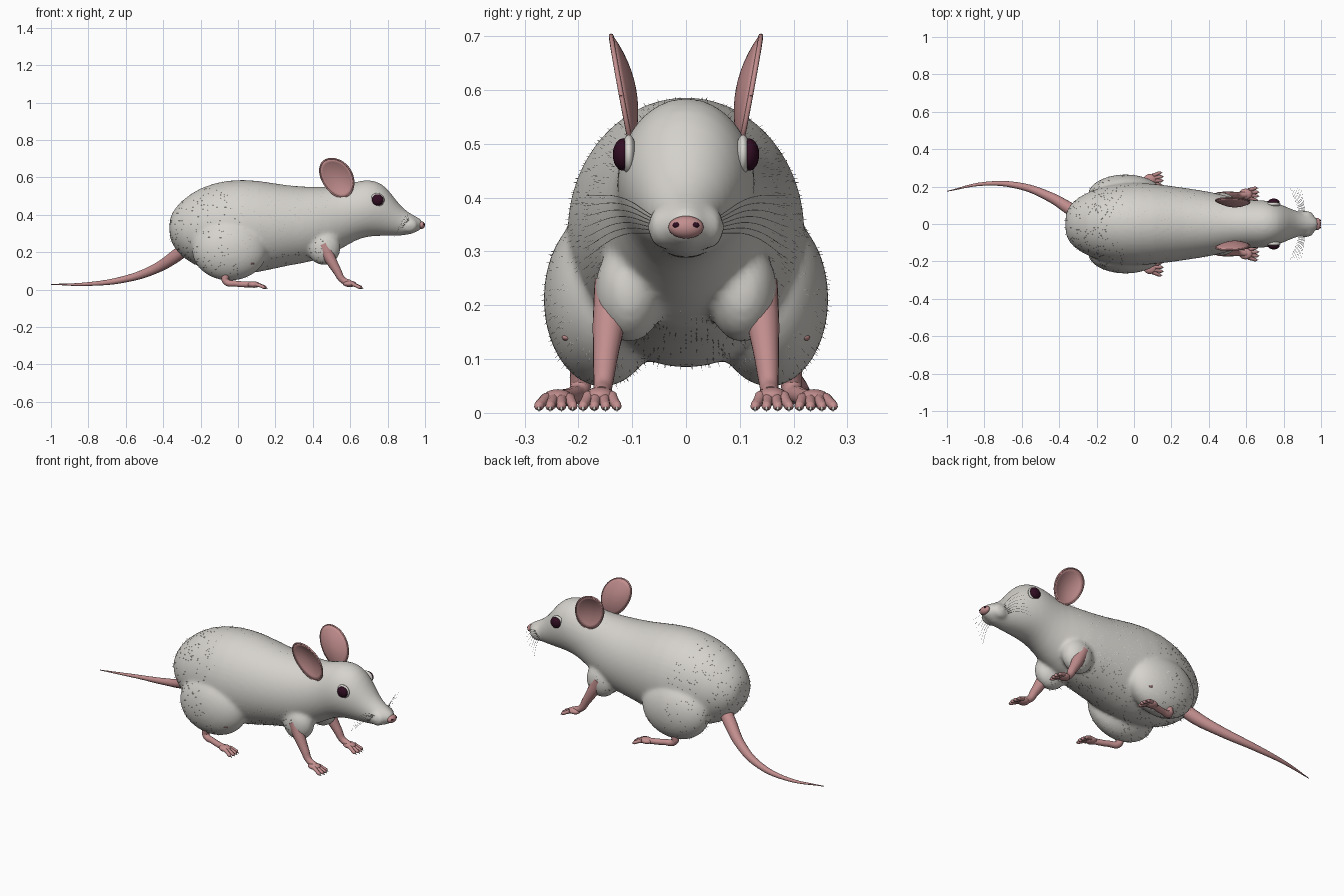
import bpy, bmesh, math, random
from mathutils import Vector, Matrix

random.seed(4)
cube = bpy.data.objects.get("Cube")
if cube:
    bpy.data.objects.remove(cube)


def material(name, rgb):
    m = bpy.data.materials.new(name)
    m.use_nodes = True
    m.diffuse_color = (*rgb, 1)
    bsdf = next(n for n in m.node_tree.nodes if n.type == 'BSDF_PRINCIPLED')
    bsdf.inputs["Base Color"].default_value = (*rgb, 1)
    return m


WHITE = material("white fur", (0.67, 0.65, 0.61))
PINK = material("pink skin", (0.54, 0.27, 0.27))
DARK = material("dark eye", (0.03, 0.004, 0.016))


def finish(name, bm, mat, smooth=True):
    me = bpy.data.meshes.new(name)
    bmesh.ops.recalc_face_normals(bm, faces=bm.faces)
    bm.to_mesh(me)
    bm.free()
    me.materials.append(mat)
    for p in me.polygons:
        p.use_smooth = smooth
    ob = bpy.data.objects.new(name, me)
    bpy.context.collection.objects.link(ob)
    return ob


def add_ball(bm, center, radii, seg=24):
    mat = Matrix.Translation(center) @ Matrix.Diagonal((*radii, 1))
    bmesh.ops.create_uvsphere(bm, u_segments=seg, v_segments=seg // 2, radius=1, matrix=mat)


def ball(name, center, radii, mat):
    bm = bmesh.new()
    add_ball(bm, center, radii)
    return finish(name, bm, mat)


def tube(name, points, mat, resolution=4):
    """Smooth tapered tube through (x, y, z, radius) points."""
    cu = bpy.data.curves.new(name, 'CURVE')
    cu.dimensions = '3D'
    cu.bevel_depth = 1
    cu.bevel_resolution = resolution
    cu.resolution_u = 8
    cu.use_fill_caps = True
    sp = cu.splines.new('BEZIER')
    sp.bezier_points.add(len(points) - 1)
    for bp, (x, y, z, r) in zip(sp.bezier_points, points):
        bp.co = (x, y, z)
        bp.radius = r
        bp.handle_left_type = bp.handle_right_type = 'AUTO'
    cu.materials.append(mat)
    ob = bpy.data.objects.new(name, cu)
    bpy.context.collection.objects.link(ob)
    bpy.ops.object.select_all(action='DESELECT')
    ob.select_set(True)
    bpy.context.view_layer.objects.active = ob
    bpy.ops.object.convert(target='MESH')
    ob = bpy.context.view_layer.objects.active
    for p in ob.data.polygons:
        p.use_smooth = True
    return ob


# Body and head: rings of (x, top, bottom, half width), fused with limbs' muscles
SECTIONS = [
    (-.368, .37, .29, .05), (-.35, .42, .235, .095), (-.30, .48, .17, .145),
    (-.2, .553, .11, .195), (-.05, .592, .075, .228), (.1, .59, .085, .22),
    (.27, .555, .13, .195), (.43, .55, .15, .172), (.55, .55, .215, .135),
    (.63, .58, .265, .128), (.70, .592, .285, .13), (.77, .572, .286, .112),
    (.82, .515, .286, .09), (.87, .445, .288, .07), (.92, .408, .293, .056),
    (.96, .388, .31, .042), (.988, .37, .325, .025)]
RING = 24
bm = bmesh.new()
rings = []
for x, top, bot, w in SECTIONS:
    ring = []
    for i in range(RING):
        a = math.tau * i / RING
        ring.append(bm.verts.new((x, w * math.cos(a),
                                  (top + bot) / 2 + (top - bot) / 2 * math.sin(a))))
    rings.append(ring)
for r0, r1 in zip(rings, rings[1:]):
    for i in range(RING):
        j = (i + 1) % RING
        bm.faces.new((r0[i], r0[j], r1[j], r1[i]))
bm.faces.new(rings[0])
bm.faces.new(rings[-1])
for s in (1, -1):
    add_ball(bm, (-.045, s * .155, .212), (.205, .112, .165))   # haunch
    add_ball(bm, (.46, s * .105, .225), (.09, .066, .095))      # shoulder
    add_ball(bm, (.915, s * .045, .345), (.047, .026, .04))     # whisker pad
body = finish("body", bm, WHITE)
sub = body.modifiers.new("round", 'SUBSURF')
sub.levels = sub.render_levels = 1
rem = body.modifiers.new("fuse", 'REMESH')
rem.mode = 'VOXEL'
rem.voxel_size = 0.01
rem.use_smooth_shade = True
smo = body.modifiers.new("soften", 'SMOOTH')
smo.factor = 0.5
smo.iterations = 8

# Sparse short hairs over the trunk, swept backwards
eva = body.evaluated_get(bpy.context.evaluated_depsgraph_get())
skin = eva.to_mesh()
spots = [(p.center.copy(), p.normal.copy()) for p in skin.polygons if p.center.x < .5]
eva.to_mesh_clear()
bm = bmesh.new()
for c, n in random.sample(spots, min(1800, len(spots))):
    d = (n * .6 + Vector((-.8, 0, -.2))).normalized()
    side = d.cross(n).normalized() * .0006
    tip = c + d * random.uniform(.008, .016)
    bm.faces.new([bm.verts.new(v) for v in (c - side, c + side, tip)])
finish("short_hairs", bm, WHITE, False)

# Tail
tube("tail", [(-.25, .03, .25, .036), (-.335, .077, .178, .034), (-.45, .145, .108, .026),
              (-.61, .203, .055, .018), (-.8, .215, .03, .01), (-1, .175, .028, .002)], PINK, 6)

# Nose
ball("nose", (.98, 0, .345), (.02, .033, .021), PINK)


def ear(name, s):
    """Shallow bowl, hollow side facing outwards."""
    bm = bmesh.new()
    center = Vector((.53, s * .12, .597))
    across, up = Vector((.087, 0, -.008)), Vector((-.022, s * .019, .103))
    inward = Vector((0, -s * .024, .004))
    rows, n = [], 32
    hub = bm.verts.new(center + inward)
    for k in range(1, 7):
        r = k / 6
        row = []
        for i in range(n):
            u, v = r * math.cos(math.tau * i / n), r * math.sin(math.tau * i / n)
            row.append(bm.verts.new(center + across * u * (1 + .1 * v) + up * v
                                    + inward * (1 - r * r)))
        rows.append(row)
    for i in range(n):
        j = (i + 1) % n
        bm.faces.new((hub, rows[0][i], rows[0][j]))
        for a, b in zip(rows, rows[1:]):
            bm.faces.new((a[i], b[i], b[j], a[j]))
    ob = finish(name, bm, PINK)
    sol = ob.modifiers.new("thickness", 'SOLIDIFY')
    sol.thickness = .007
    sol.offset = 0
    # Rolled rim
    rim = [rows_co for rows_co in (v.co.copy() for v in ob.data.vertices)][-n:]
    tube(name + "_rim", [(*p, .0045) for p in rim + rim[:1]], PINK, 2)


def foot(name, center, length, s, turn):
    """Flat paw with four spread toes and tiny claws."""
    x, y, z = center
    ball(name + "_paw", (x, s * y, z), (length, .029, .017), PINK)
    for i in range(4):
        off = i - 1.5
        reach = .064 - .007 * abs(off)
        y0, y1 = y + off * .014, y + turn + off * .021
        tube(f"{name}_toe_{i + 1}",
             [(x + .015, s * y0, z, .011), (x + reach * .65, s * (y0 + y1) / 2, .021, .0095),
              (x + reach, s * y1, .012, .009), (x + reach + .007, s * y1, .008, .004)], PINK, 3)
        tube(f"{name}_claw_{i + 1}",
             [(x + reach + .003, s * y1, .012, .004), (x + reach + .014, s * y1, .003, .0008)],
             WHITE, 2)


for s, label in ((1, "left"), (-1, "right")):
    ear(label + "_ear", s)

    # Eye with its pale lid
    ball(label + "_eyelid", (.745, s * .106, .48), (.038, .014, .037), WHITE)
    ball(label + "_eye", (.747, s * .117, .48), (.031, .019, .03), DARK)
    ball(label + "_nostril", (.994, s * .018, .349), (.005, .007, .005), DARK)

    # Front leg
    tube(label + "_front_leg",
         [(.455, s * .135, .24, .036), (.49, s * .143, .17, .031), (.53, s * .15, .10, .023),
          (.56, s * .154, .052, .018), (.60, s * .157, .034, .017)], PINK)
    foot(label + "_front", (.597, .16, .031), .036, s, 0)

    # Hind leg with long sole, and the bare knee
    tube(label + "_hind_leg",
         [(-.03, s * .195, .12, .022), (-.065, s * .195, .075, .021),
          (-.065, s * .197, .045, .019), (-.01, s * .212, .032, .016),
          (.08, s * .238, .027, .016)], PINK)
    foot(label + "_hind", (.085, .238, .027), .034, s, .004)
    ball(label + "_knee", (.07, s * .217, .14), (.018, .014, .007), PINK)

    # Whiskers
    for i in range(7):
        t = i / 6 - .5
        tube(f"{label}_whisker_{i + 1}",
             [(.9 + t * .03, s * .06, .35 + t * .03, .0009),
              (.885 + t * .04, s * .12, .365 + t * .07, .0007),
              (.865 + t * .06, s * .19, .345 + t * .12, .0003)], WHITE, 0)
